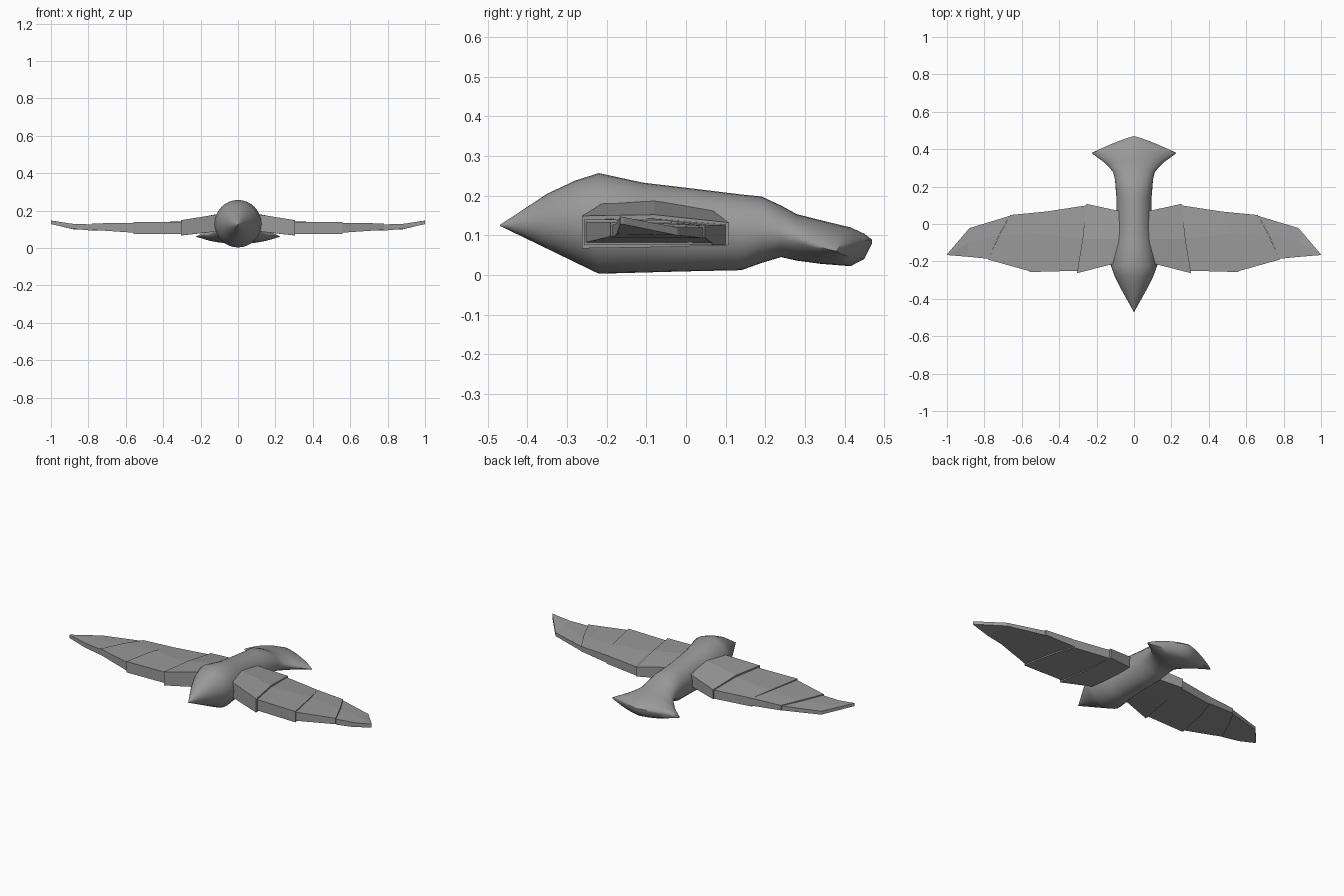
import bpy, bmesh, math

grey = bpy.data.materials.new("plain grey")
grey.diffuse_color = (0.32, 0.32, 0.32, 1)


def make(name, verts, faces, smooth=0):
    mesh = bpy.data.meshes.new(name)
    mesh.from_pydata(verts, [], faces)
    bm = bmesh.new()
    bm.from_mesh(mesh)
    bmesh.ops.recalc_face_normals(bm, faces=bm.faces)
    bm.to_mesh(mesh)
    bm.free()
    mesh.materials.append(grey)
    ob = bpy.data.objects.new(name, mesh)
    bpy.context.collection.objects.link(ob)
    if smooth:
        bpy.context.view_layer.objects.active = ob
        ob.select_set(True)
        bpy.ops.object.shade_smooth_by_angle(angle=math.radians(smooth))
        ob.select_set(False)
    return ob


# Body and fan tail: rings of (y, low z, high z, half width, side z, sweep of the sides)
N = 32
rings = [
    (-0.47, 0.124, 0.126, 0.001, 0.125, 0),
    (-0.35, 0.066, 0.205, 0.068, 0.135, 0),
    (-0.28, 0.032, 0.238, 0.103, 0.135, 0),
    (-0.22, 0.003, 0.257, 0.125, 0.130, 0),
    (-0.11, 0.006, 0.233, 0.104, 0.122, 0),
    (0.00, 0.009, 0.220, 0.094, 0.116, 0),
    (0.14, 0.012, 0.203, 0.094, 0.108, 0),
    (0.19, 0.030, 0.198, 0.098, 0.110, 0),
    (0.24, 0.045, 0.175, 0.102, 0.105, 0),
    (0.28, 0.036, 0.153, 0.112, 0.090, 0),
    (0.34, 0.028, 0.138, 0.160, 0.072, 0.01),
    (0.415, 0.022, 0.120, 0.215, 0.062, 0.045),
    (0.45, 0.040, 0.104, 0.225, 0.060, 0.07),
    (0.47, 0.080, 0.090, 0.222, 0.060, 0.088),
]
verts, faces = [], []
for y, lo, hi, w, side, sweep in rings:
    sharp = 1 + 0.6 * min(1, max(0, (y - 0.24) / 0.15))
    for i in range(N):
        a = 2 * math.pi * i / N
        c, s = math.cos(a), math.sin(a)
        h = hi - side if s > 0 else side - lo
        if y > 0.46:
            z = side + abs(s) ** sharp * (0.025 + 0.004 * s)
        else:
            z = side + h * math.copysign(abs(s) ** sharp, s)
        verts.append((w * c, y - sweep * abs(c) ** 1.2, z))
for r in range(len(rings) - 1):
    for i in range(N):
        j = (i + 1) % N
        faces.append((r * N + i, r * N + j, (r + 1) * N + j, (r + 1) * N + i))
faces.append(tuple(range(N)))
last = (len(rings) - 1) * N
for i in range(1, N // 2):      # thin rear edge of the tail
    a, b, c, d = i, i - 1, (N - i + 1) % N, N - i
    if i == 1:
        faces.append((last + 1, last, last + N - 1))
    else:
        faces.append((last + a, last + b, last + c, last + d))
faces.append((last + N // 2, last + N // 2 - 1, last + N // 2 + 1))
make("body", verts, faces, 45)


# Wing panels: slabs through stations, each station runs from leading to trailing edge
# as points of (x, y, low z, high z)
panels = {
    "wing_root": [
        [(0.06, -0.20, 0.095, 0.188), (0.06, -0.08, 0.095, 0.190), (0.06, 0.065, 0.095, 0.165)],
        [(0.305, -0.263, 0.067, 0.149), (0.275, -0.08, 0.070, 0.152), (0.255, 0.108, 0.075, 0.132)]],
    "wing_inner": [
        [(0.300, -0.250, 0.075, 0.140), (0.272, -0.08, 0.075, 0.142), (0.250, 0.100, 0.075, 0.127)],
        [(0.560, -0.257, 0.075, 0.140), (0.520, -0.05, 0.075, 0.138), (0.480, 0.065, 0.075, 0.125)]],
    "wing_outer": [
        [(0.555, -0.253, 0.082, 0.134), (0.515, -0.05, 0.082, 0.134), (0.475, 0.066, 0.080, 0.125)],
        [(0.780, -0.190, 0.097, 0.132), (0.720, -0.06, 0.096, 0.130), (0.662, 0.048, 0.094, 0.124)]],
    "wing_tip": [
        [(0.778, -0.186, 0.093, 0.126), (0.722, -0.06, 0.093, 0.124), (0.665, 0.043, 0.093, 0.120)],
        [(0.890, -0.175, 0.103, 0.130), (0.885, -0.10, 0.102, 0.128), (0.880, -0.022, 0.100, 0.120)],
        [(1.000, -0.166, 0.128, 0.147), (0.998, -0.163, 0.128, 0.147), (0.996, -0.158, 0.128, 0.146)]],
}
for side, sx in (("left", -1), ("right", 1)):
    for name, stations in panels.items():
        verts, faces = [], []
        for st in stations:     # top points, then bottom points in reverse
            verts += [(sx * p[0], p[1], p[3]) for p in st]
            verts += [(sx * p[0], p[1], p[2]) for p in reversed(st)]
        for k in range(len(stations) - 1):
            for i in range(6):
                j = (i + 1) % 6
                faces.append((6 * k + i, 6 * k + j, 6 * k + 6 + j, 6 * k + 6 + i))
        for e in (0, 6 * (len(stations) - 1)):
            faces += [(e, e + 1, e + 4, e + 5), (e + 1, e + 2, e + 3, e + 4)]
        make(side + "_" + name, verts, faces)
